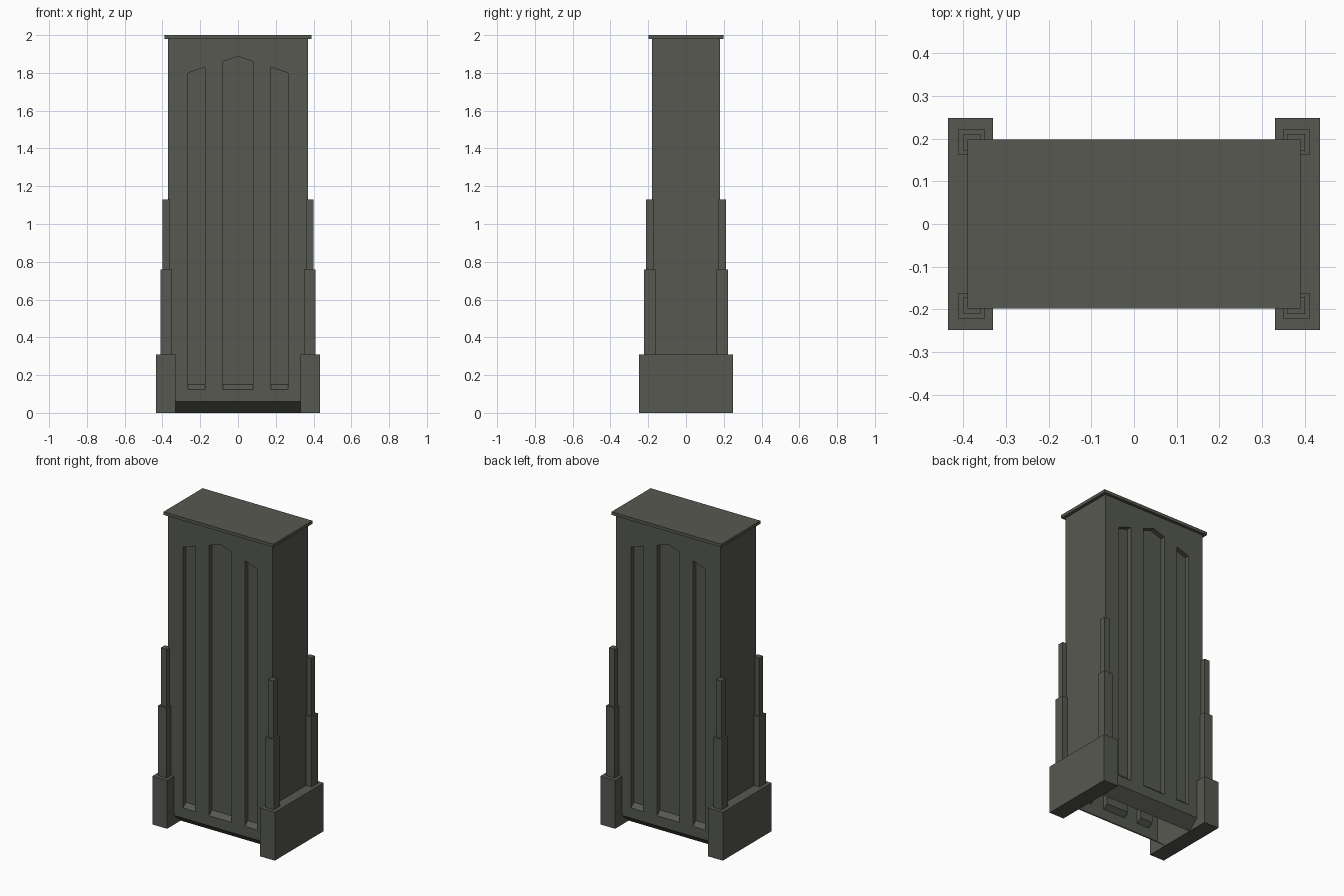
import bpy, bmesh

if "Cube" in bpy.data.objects:
    bpy.data.objects.remove(bpy.data.objects["Cube"])

stone = bpy.data.materials.new("dark_olive_grey")
stone.diffuse_color = (0.092, 0.098, 0.079, 1)
stone.use_nodes = True
stone.node_tree.nodes["Principled BSDF"].inputs["Base Color"].default_value = stone.diffuse_color


def finish(bm, name):
    me = bpy.data.meshes.new(name)
    bm.to_mesh(me)
    bm.free()
    me.materials.append(stone)
    ob = bpy.data.objects.new(name, me)
    bpy.context.collection.objects.link(ob)
    return ob


def box(name, x0, x1, y0, y1, z0, z1):
    bm = bmesh.new()
    bmesh.ops.create_cube(bm, size=1)
    for v in bm.verts:
        v.co.x = (x0, x1)[v.co.x > 0]
        v.co.y = (y0, y1)[v.co.y > 0]
        v.co.z = (z0, z1)[v.co.z > 0]
    return finish(bm, name)


# Tower shell: hollow, open underneath, recessed panels front and back
W, D, Z0, Z1 = 0.37, 0.18, 0.06, 1.98
DEPTH, SILL = 0.03, 0.025
panels = [
    [(-0.265, 0.125), (-0.175, 0.125), (-0.175, 1.83), (-0.265, 1.80)],
    [(-0.08, 0.125), (0.08, 0.125), (0.08, 1.86), (0, 1.887), (-0.08, 1.86)],
    [(0.175, 0.125), (0.265, 0.125), (0.265, 1.80), (0.175, 1.83)],
]
bm = bmesh.new()
for s in (1, -1):
    def ring(pts, y):
        return [bm.verts.new((s * x, s * y, z)) for x, z in pts]

    def loop_edges(vs):
        return [bm.edges.new((vs[i], vs[(i + 1) % len(vs)])) for i in range(len(vs))]

    outer = ring([(-W, Z0), (W, Z0), (W, Z1), (-W, Z1)], -D)
    edges = loop_edges(outer)
    rims = [ring(p, -D) for p in panels]
    for r in rims:
        edges += loop_edges(r)
    # wall with three openings
    bmesh.ops.triangle_fill(bm, edges=edges, use_beauty=True, normal=(0, -s, 0))
    # jambs, sloped sill and panel back
    for r, p in zip(rims, panels):
        inner = ring([(x, z + SILL if z < 0.2 else z) for x, z in p], -D + DEPTH)
        n = len(r)
        for i in range(n):
            j = (i + 1) % n
            bm.faces.new((r[i], r[j], inner[j], inner[i]))
        bm.faces.new(inner)
    # undercut at the foot
    low = ring([(-W, 0), (W, 0)], -D + 0.07)
    bm.faces.new((low[0], low[1], outer[1], outer[0]))
    # narrow side wall
    bm.faces.new([bm.verts.new((s * W, y, z)) for y, z in
                  ((-D, Z0), (D, Z0), (D, Z1), (-D, Z1))])
bmesh.ops.remove_doubles(bm, verts=bm.verts, dist=1e-4)
bmesh.ops.recalc_face_normals(bm, faces=bm.faces)
bm.normal_update()
side = next(f for f in bm.faces if abs(f.normal.x) > 0.9 and f.calc_center_median().x > W - 0.01)
if side.normal.x < 0:
    bmesh.ops.reverse_faces(bm, faces=bm.faces)
finish(bm, "tower_body")

# Flat cap slab
box("roof_cap", -0.39, 0.39, -0.198, 0.198, Z1, 2.0)

# Plinth blocks and stepped corner buttresses
for sx, side_name in ((-1, "left"), (1, "right")):
    xs = lambda a, b: sorted((sx * a, sx * b))
    box(side_name + "_plinth", *xs(0.33, 0.435), -0.248, 0.248, 0, 0.31)
    for sy, end in ((-1, "front"), (1, "back")):
        ys = lambda a, b: sorted((sy * a, sy * b))
        tag = side_name + "_" + end
        box(tag + "_lower_buttress", *xs(0.35, 0.411), *ys(0.161, 0.223), 0.31, 0.76)
        box(tag + "_upper_buttress", *xs(0.36, 0.4), *ys(0.171, 0.211), 0.76, 1.13)
